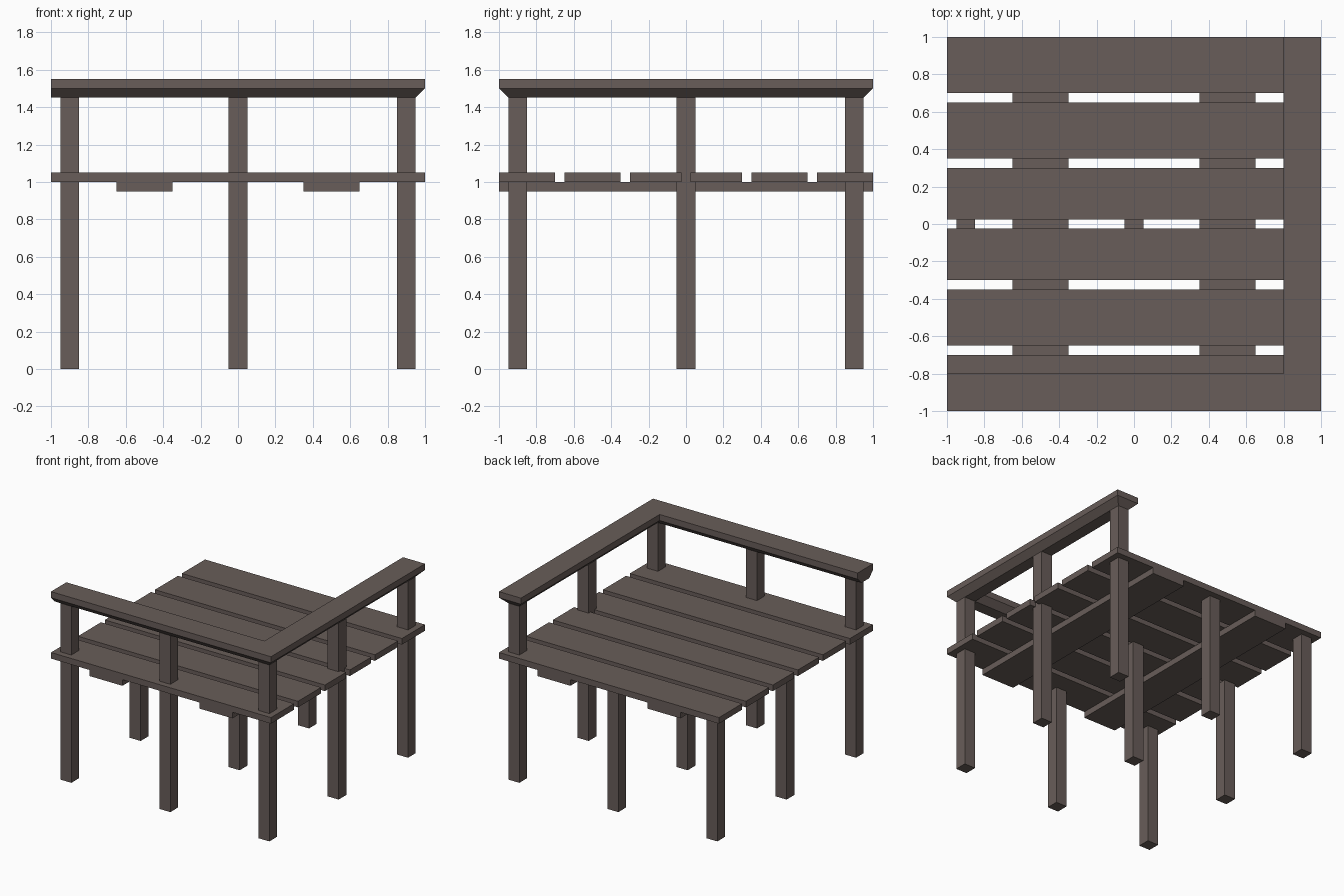
import bpy, bmesh

if "Cube" in bpy.data.objects:
    bpy.data.objects.remove(bpy.data.objects["Cube"])

wood = bpy.data.materials.new("dark_wood")
wood.diffuse_color = (0.14, 0.11, 0.10, 1)
wood.use_nodes = True
wood.node_tree.nodes["Principled BSDF"].inputs["Base Color"].default_value = wood.diffuse_color


def finish(name, bm):
    bmesh.ops.recalc_face_normals(bm, faces=bm.faces)
    mesh = bpy.data.meshes.new(name)
    bm.to_mesh(mesh)
    bm.free()
    mesh.materials.append(wood)
    obj = bpy.data.objects.new(name, mesh)
    bpy.context.collection.objects.link(obj)
    return obj


def box(name, x0, x1, y0, y1, z0, z1):
    bm = bmesh.new()
    bmesh.ops.create_cube(bm, size=1)
    for v in bm.verts:
        v.co = (x1 if v.co.x > 0 else x0,
                y1 if v.co.y > 0 else y0,
                z1 if v.co.z > 0 else z0)
    return finish(name, bm)


def loft(name, sections):
    """Closed solid through stacked (outline, z) sections."""
    bm = bmesh.new()
    rings = [[bm.verts.new((x, y, z)) for x, y in pts] for pts, z in sections]
    for a, b in zip(rings, rings[1:]):
        n = len(a)
        for i in range(n):
            j = (i + 1) % n
            bm.faces.new((a[i], a[j], b[j], b[i]))
    bm.faces.new(rings[0][::-1])
    bm.faces.new(rings[-1])
    return finish(name, bm)


# Deck planks, mirrored about the middle gap
for y0, y1 in ((0.025, 0.30), (0.35, 0.65), (0.70, 1.0)):
    box("deck_plank", -1, 1, y0, y1, 1.0, 1.05)
    box("deck_plank", -1, 1, -y1, -y0, 1.0, 1.05)

# Cross beams under the planks
for x in (-0.5, 0.5):
    box("cross_beam", x - 0.15, x + 0.15, -1, 1, 0.95, 1.0)

# Posts: front row and right row carry the handrail
for x in (-0.9, 0, 0.9):
    for y in (-0.9, 0, 0.9):
        tall = x > 0.5 or y < -0.5
        box("rail_post" if tall else "deck_post",
            x - 0.05, x + 0.05, y - 0.05, y + 0.05, 0, 1.45 if tall else 1.0)


# L-shaped handrail, chamfered underneath except at the flat left end
def rail_outline(inset):
    o, i = 1 - inset, 0.8 + inset
    return [(-1, -o), (o, -o), (o, o), (i, o), (i, -i), (-1, -i)]


loft("handrail", [(rail_outline(0.05), 1.45),
                  (rail_outline(0), 1.5),
                  (rail_outline(0), 1.55)])
